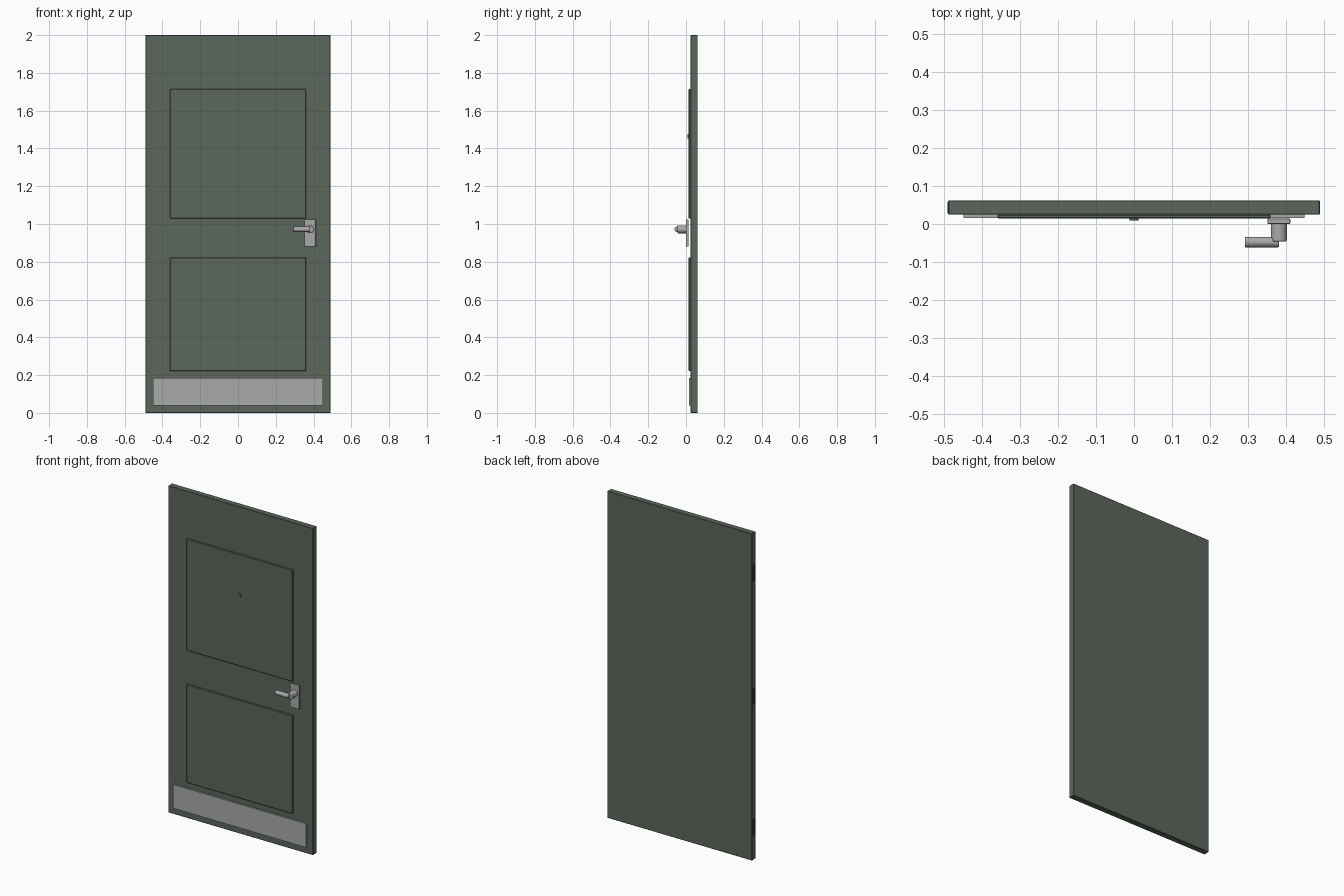
import bpy, math

if "Cube" in bpy.data.objects:
    bpy.data.objects.remove(bpy.data.objects["Cube"])


def material(name, r, g, b):
    m = bpy.data.materials.new(name)
    m.diffuse_color = (r, g, b, 1)
    m.use_nodes = True
    m.node_tree.nodes["Principled BSDF"].inputs["Base Color"].default_value = m.diffuse_color
    return m


GREEN = material("dark_green_paint", 0.105, 0.135, 0.108)
METAL = material("brushed_metal", 0.40, 0.40, 0.40)
DARK = material("dark_hinge_metal", 0.03, 0.032, 0.032)


def finish(ob, name, mat, bevel, segments):
    ob.name = name
    ob.data.materials.append(mat)
    if bevel:
        mod = ob.modifiers.new("edge_bevel", 'BEVEL')
        mod.width = bevel
        mod.segments = segments
        mod.limit_method = 'ANGLE'
    return ob


def box(name, x, y, z, mat, bevel=0.0, segments=1):
    """Box from (min, max) pairs on each axis."""
    bpy.ops.mesh.primitive_cube_add(size=1, location=[sum(a) / 2 for a in (x, y, z)])
    ob = bpy.context.object
    ob.scale = [a[1] - a[0] for a in (x, y, z)]
    bpy.ops.object.transform_apply(location=False, rotation=False, scale=True)
    return finish(ob, name, mat, bevel, segments)


def rod(name, centre, radius, length, axis, mat, bevel=0.0):
    rot = {'x': (0, math.pi / 2, 0), 'y': (math.pi / 2, 0, 0)}[axis]
    bpy.ops.mesh.primitive_cylinder_add(vertices=24, radius=radius, depth=length,
                                        location=centre, rotation=rot)
    bpy.ops.object.shade_smooth_by_angle(angle=math.radians(35))
    return finish(bpy.context.object, name, mat, bevel, 2)


# Door slab
box("door_slab", (-0.49, 0.49), (0.025, 0.062), (0, 2), GREEN, 0.002)

# Raised panels
for name, z in (("upper_panel", (1.03, 1.714)), ("lower_panel", (0.221, 0.823))):
    box(name, (-0.36, 0.36), (0.0145, 0.026), z, GREEN, 0.003)

# Kick plate
box("kick_plate", (-0.45, 0.45), (0.0155, 0.026), (0.04, 0.185), METAL)

# Peephole
rod("peephole", (0, 0.0125, 1.465), 0.012, 0.007, 'y', GREEN)

# Handle: back plate, spindle and lever
box("handle_plate", (0.352, 0.412), (0.0, 0.0145), (0.88, 1.025), METAL, 0.003, 2)
rod("handle_spindle", (0.382, -0.0215, 0.972), 0.021, 0.049, 'y', METAL, 0.003)
rod("handle_lever", (0.337, -0.0475, 0.972), 0.0138, 0.09, 'x', METAL, 0.002)

# Hinges let into the left edge
for i, z in enumerate((0.2, 1.0, 1.755)):
    box(f"hinge_{i + 1}", (-0.491, -0.485), (0.029, 0.058), (z - 0.05, z + 0.05), DARK)
